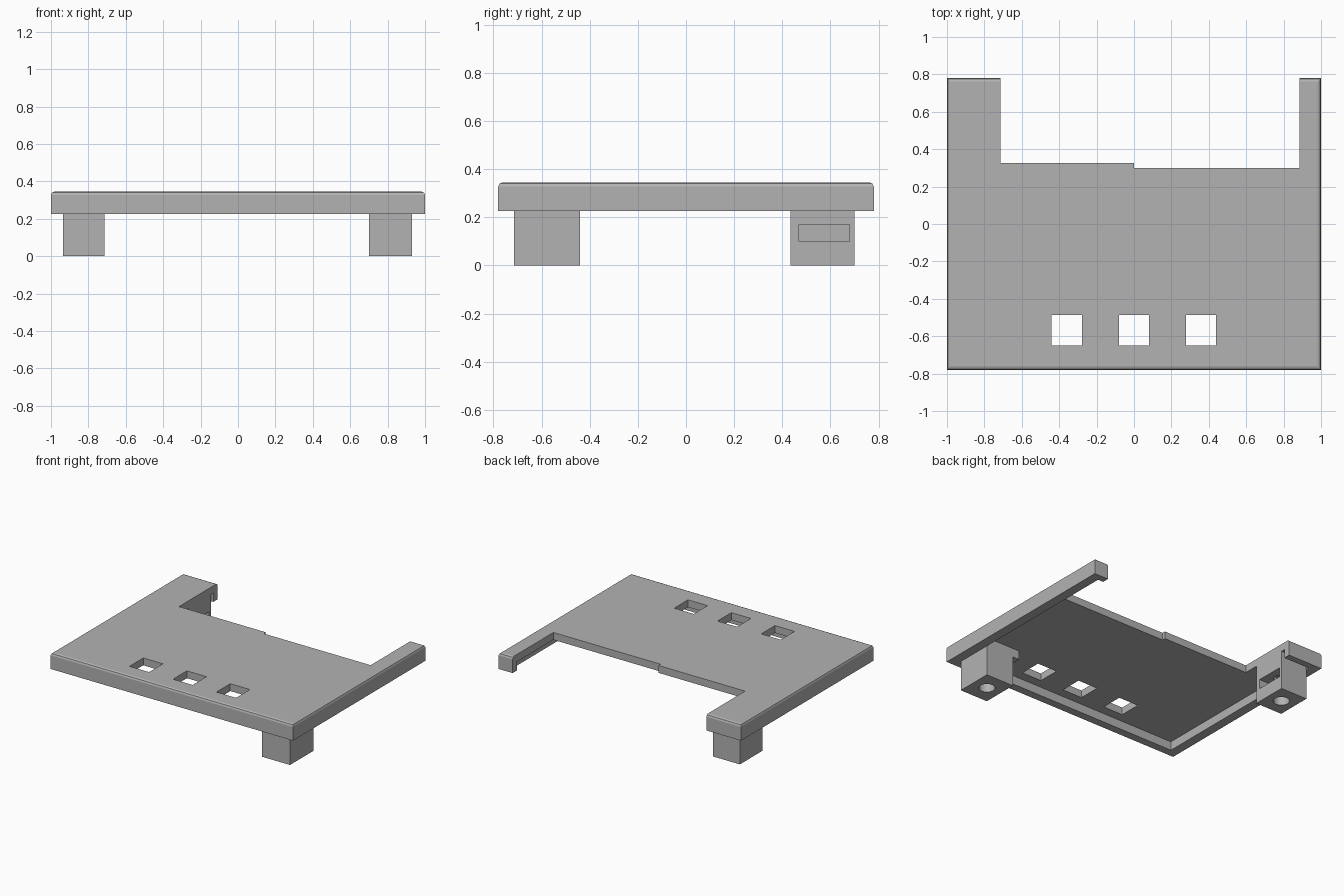
import bpy, bmesh

cube = bpy.data.objects.get("Cube")
if cube:
    bpy.data.objects.remove(cube, do_unlink=True)

RIM, CEILING, TOP = 0.225, 0.29, 0.345

grey = bpy.data.materials.new("plain grey")
grey.use_nodes = True
grey.diffuse_color = (0.45, 0.45, 0.45, 1)
grey.node_tree.nodes["Principled BSDF"].inputs["Base Color"].default_value = grey.diffuse_color


def add_object(name, bm):
    bmesh.ops.recalc_face_normals(bm, faces=bm.faces)
    mesh = bpy.data.meshes.new(name)
    bm.to_mesh(mesh)
    bm.free()
    mesh.materials.append(grey)
    ob = bpy.data.objects.new(name, mesh)
    bpy.context.collection.objects.link(ob)
    return ob


def prism_mesh(points, z0, z1):
    bm = bmesh.new()
    base = bm.faces.new([bm.verts.new((x, y, z0)) for x, y in points])
    grown = bmesh.ops.extrude_face_region(bm, geom=[base])["geom"]
    for v in grown:
        if isinstance(v, bmesh.types.BMVert):
            v.co.z = z1
    if not base.is_valid or base not in bm.faces[:]:
        return bm
    bm.normal_update()
    return bm


def prism(name, points, z0, z1):
    return add_object(name, prism_mesh(points, z0, z1))


def box(name, x0, x1, y0, y1, z0, z1):
    return prism(name, [(x0, y0), (x1, y0), (x1, y1), (x0, y1)], z0, z1)


def cylinder(name, x, y, radius, z0, z1):
    bm = bmesh.new()
    bmesh.ops.create_cone(bm, cap_ends=True, segments=32, radius1=radius,
                          radius2=radius, depth=z1 - z0)
    bmesh.ops.translate(bm, verts=bm.verts, vec=(x, y, (z0 + z1) / 2))
    return add_object(name, bm)


def cut(target, cutter):
    cutter.hide_render = True
    mod = target.modifiers.new("cut", "BOOLEAN")
    mod.operation, mod.solver, mod.object = "DIFFERENCE", "EXACT", cutter
    bpy.context.view_layer.objects.active = target
    bpy.ops.object.modifier_apply(modifier=mod.name)
    bpy.data.objects.remove(cutter, do_unlink=True)


# Top plate with a wide arm, a narrow arm and a stepped back edge
outline = [(-1, -0.78), (1, -0.78), (1, 0.78), (0.885, 0.78), (0.885, 0.30),
           (0, 0.30), (0, 0.325), (-0.715, 0.325), (-0.715, 0.78), (-1, 0.78)]
bm = prism_mesh(outline, RIM, TOP)


def on_outer_top(e):
    a, b = (v.co for v in e.verts)
    if min(a.z, b.z) < TOP - 0.001:
        return False
    return any(abs(a[i] - b[i]) < 0.001 and abs(a[i]) > lim for i, lim in ((0, 0.99), (1, 0.77)))


bmesh.ops.bevel(bm, geom=[e for e in bm.edges if on_outer_top(e)],
                offset=0.018, segments=2, profile=0.5, affect="EDGES")
plate = add_object("top_plate", bm)

# Hollow underside leaving a rim around the outside
hollow = [(-0.93, -0.72), (0.93, -0.72), (0.93, 0.73), (0.80, 0.73),
          (0.80, 0.50), (-0.60, 0.50), (-0.60, 0.73), (-0.93, 0.73)]
cut(plate, prism("hollow_cutter", hollow, 0.1, CEILING))

# Three square openings along the front
for x in (-0.36, 0, 0.358):
    cut(plate, box("opening_cutter", x - 0.081, x + 0.081, -0.65, -0.487, 0.1, 0.5))

# Two legs, each with a screw bore and a slot on its inner face
for name, x0, x1, y0, y1, inward in (("front_left_leg", 0.70, 0.93, -0.715, -0.44, -1),
                                     ("back_right_leg", -0.935, -0.715, 0.435, 0.70, 1)):
    leg = box(name, x0, x1, y0, y1, 0, CEILING + 0.01)
    s0, s1 = (x0 + 0.03, x1 + 0.1) if inward > 0 else (x0 - 0.1, x1 - 0.03)
    cut(leg, box("slot_cutter", s0, s1, y0 + 0.035, y1 - 0.02, 0.10, 0.17))
    cut(leg, cylinder("bore_cutter", (x0 + x1) / 2, (y0 + y1) / 2, 0.055, -0.1, 0.21))

# Small stiffener beside the front leg
box("leg_stiffener", 0.645, 0.705, -0.72, -0.44, RIM, CEILING + 0.01)

for ob in [o for o in bpy.context.collection.objects if o.type == "MESH" and o.name.endswith("leg")]:
    bpy.ops.object.select_all(action="DESELECT")
    ob.select_set(True)
    bpy.context.view_layer.objects.active = ob
    bpy.ops.object.shade_smooth_by_angle(angle=0.5)
